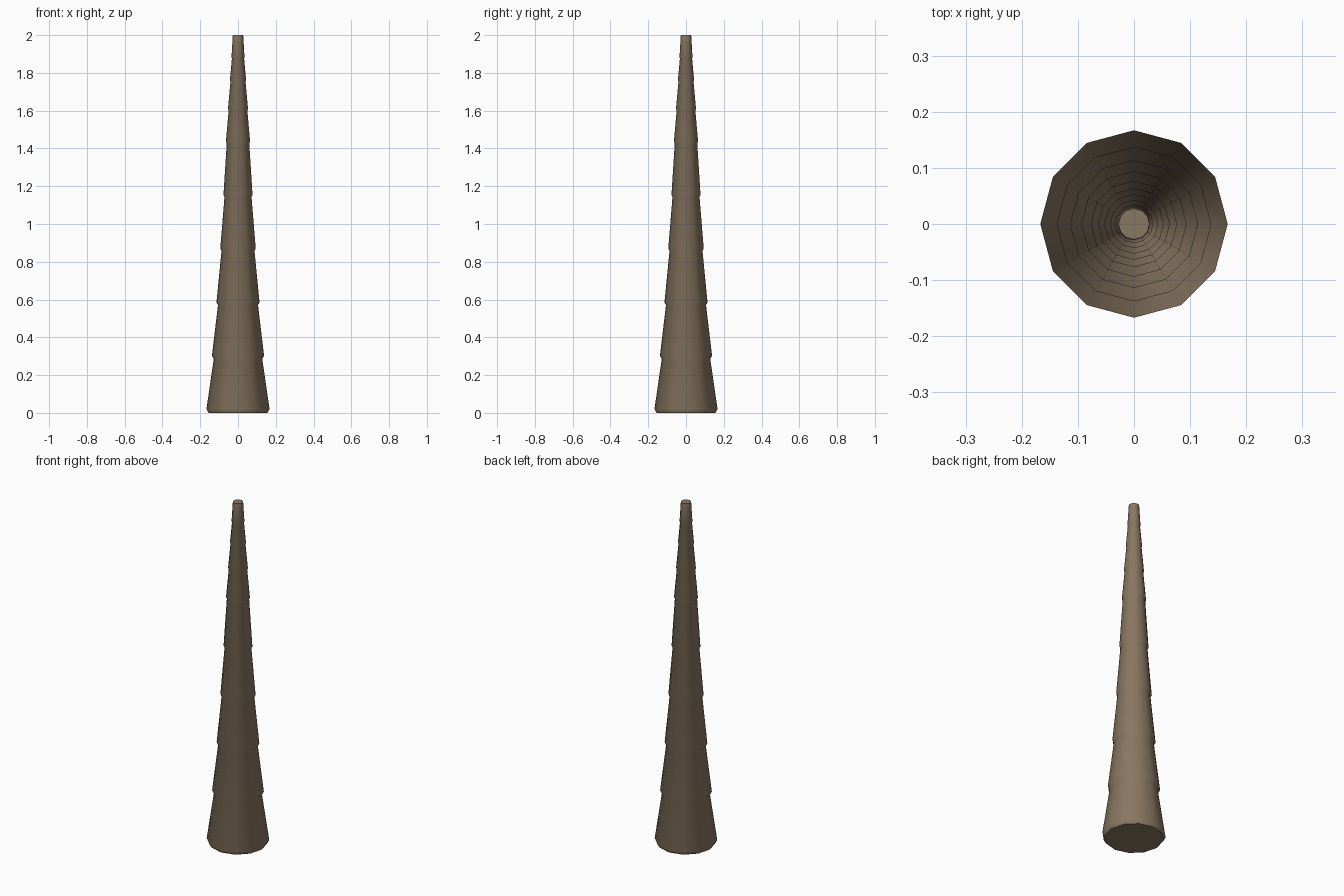
import bpy, bmesh, math

if "Cube" in bpy.data.objects:
    bpy.data.objects.remove(bpy.data.objects["Cube"])

SIDES = 12
# height and widest radius of each stacked segment, then the tip
rings = [(0, .167), (.286, .138), (.571, .114), (.857, .094), (1.143, .077),
         (1.43, .064), (1.603, .053), (1.754, .043), (1.878, .0345), (2.0, .029)]

# profile: each segment starts at a narrow neck, flares to a lip, then tapers
profile = []
for z, r in rings[:-1]:
    profile += [(r * 0.93, z), (r, z + 0.12 * r)]
profile.append((rings[-1][1] * 0.95, 2.0))

# lathe the profile
bm = bmesh.new()
loops = []
for r, z in profile:
    loops.append([bm.verts.new((r * math.cos(2 * math.pi * i / SIDES),
                                r * math.sin(2 * math.pi * i / SIDES), z))
                  for i in range(SIDES)])
for a, b in zip(loops, loops[1:]):
    for i in range(SIDES):
        j = (i + 1) % SIDES
        bm.faces.new((a[i], a[j], b[j], b[i]))
bm.faces.new(loops[0][::-1])
bm.faces.new(loops[-1])

mesh = bpy.data.meshes.new("segmented_trunk")
bm.to_mesh(mesh)
bm.free()
trunk = bpy.data.objects.new("segmented_trunk", mesh)
bpy.context.collection.objects.link(trunk)

# bark colour
bark = bpy.data.materials.new("brown bark")
bark.diffuse_color = (0.254, 0.188, 0.122, 1)
bark.use_nodes = True
bark.node_tree.nodes["Principled BSDF"].inputs["Base Color"].default_value = bark.diffuse_color
mesh.materials.append(bark)

# smooth around the trunk, sharp at the lips and caps
bpy.context.view_layer.objects.active = trunk
trunk.select_set(True)
bpy.ops.object.shade_smooth_by_angle(angle=math.radians(40))
